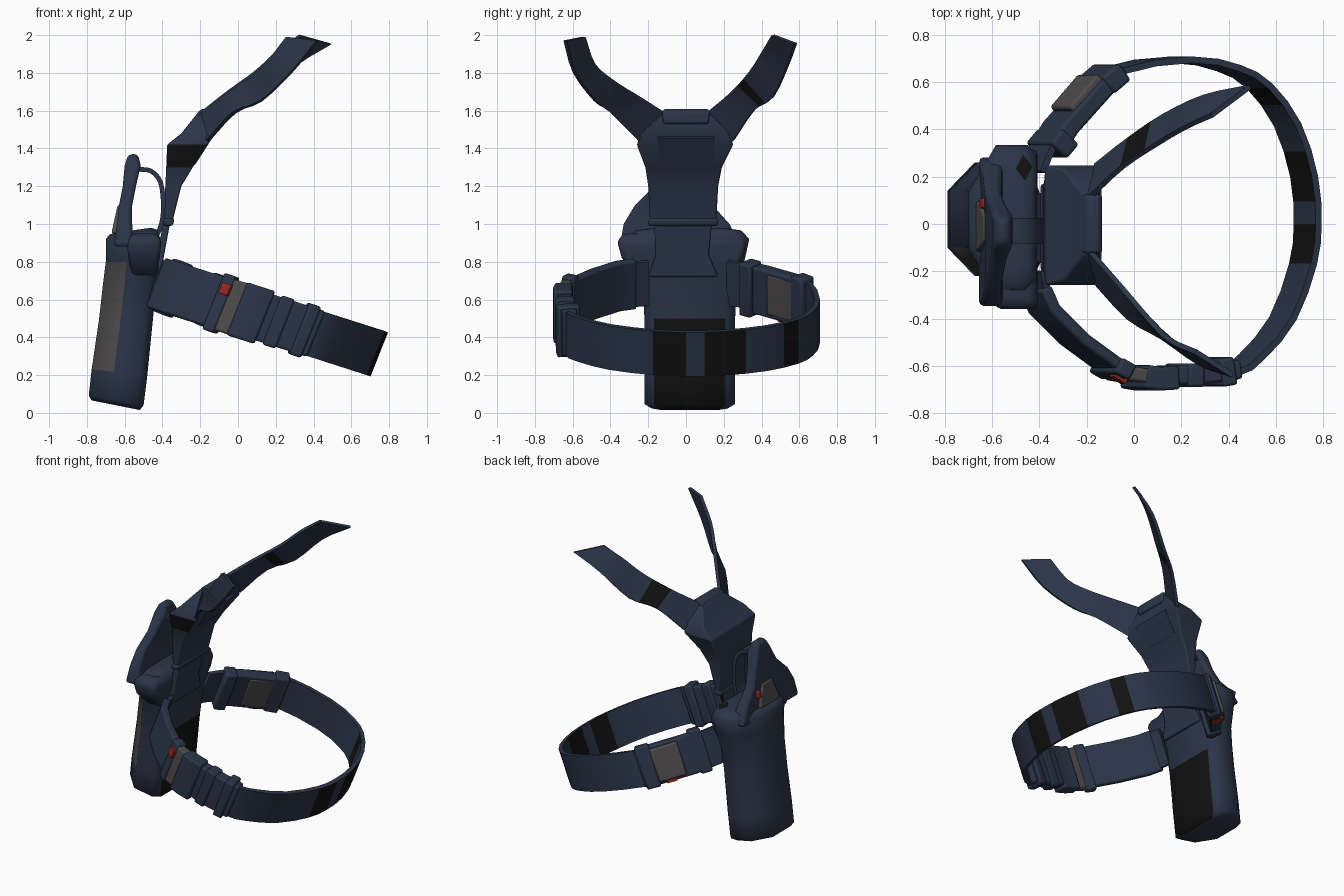
import bpy, bmesh, math
from mathutils import Vector as V

if "Cube" in bpy.data.objects:
    bpy.data.objects.remove(bpy.data.objects["Cube"])


def mat(name, c):
    m = bpy.data.materials.new(name)
    m.diffuse_color = (*c, 1)
    m.use_nodes = True
    m.node_tree.nodes["Principled BSDF"].inputs["Base Color"].default_value = m.diffuse_color
    return m


MATS = [mat("navy", (.024, .036, .066)), mat("black", (.006, .006, .006)),
        mat("grey", (.075, .07, .07)), mat("red", (.3, .02, .015))]
# Camouflage patches: material, centre, radius
PATCHES = [(1, (.73, -.08, .31), .09), (1, (.55, .57, .37), .06), (1, (.72, .2, .32), .07),
           (1, (-.49, .03, .37), .12), (1, (-.51, .03, .1), .08), (2, (-.68, -.16, .67), .12),
           (2, (-.73, -.13, .3), .1), (1, (-.6, -.2, 1.05), .1), (1, (-.27, -.23, 1.35), .1),
           (1, (.0, .36, 1.7), .06), (1, (-.42, .2, .9), .1)]


def make(name, rings, m=0, angle=40, bevel=0):
    """Skin a list of equal-length point rings and cap both ends."""
    bm = bmesh.new()
    vs = [[bm.verts.new(p) for p in r] for r in rings]
    n = len(vs[0])
    for a, b in zip(vs, vs[1:]):
        for j in range(n):
            k = (j + 1) % n
            bm.faces.new((a[j], a[k], b[k], b[j]))
    bm.faces.new(vs[0])
    bm.faces.new(vs[-1])
    bmesh.ops.recalc_face_normals(bm, faces=bm.faces)
    for f in bm.faces:
        f.material_index = m
        if m == 0:
            for k, c, r in PATCHES:
                if (f.calc_center_median() - V(c)).length < r:
                    f.material_index = k
    me = bpy.data.meshes.new(name)
    bm.to_mesh(me)
    bm.free()
    for x in MATS:
        me.materials.append(x)
    ob = bpy.data.objects.new(name, me)
    bpy.context.collection.objects.link(ob)
    if bevel:
        b = ob.modifiers.new("bevel", "BEVEL")
        b.width, b.segments = bevel, 2
    bpy.context.view_layer.objects.active = ob
    ob.select_set(True)
    bpy.ops.object.shade_smooth_by_angle(angle=math.radians(angle))
    ob.select_set(False)
    return ob


def stack(name, rows, **kw):
    """Rectangular sections: z, x0, x1, y0, y1"""
    return make(name, [[(a, c, z), (b, c, z), (b, d, z), (a, d, z)] for z, a, b, c, d in rows], **kw)


def ribbon(name, A, B, t, **kw):
    """Flat strip between two edge lines, with thickness."""
    A, B = [V(p) for p in A], [V(p) for p in B]
    rings = []
    for i in range(len(A)):
        along = A[min(i + 1, len(A) - 1)] - A[max(i - 1, 0)]
        n = along.cross(A[i] - B[i]).normalized() * t / 2
        rings.append([A[i] + n, A[i] - n, B[i] - n, B[i] + n])
    return make(name, rings, **kw)


def smooth(pts, k):
    """Catmull-Rom resampling."""
    P = [V(p) for p in pts]
    P = [2 * P[0] - P[1]] + P + [2 * P[-1] - P[-2]]
    out = []
    for i in range(1, len(P) - 2):
        a, b, c, d = P[i - 1:i + 3]
        for s in range(k):
            t = s / k
            out.append(.5 * (2 * b + (c - a) * t + (2 * a - 5 * b + 4 * c - d) * t * t
                             + (3 * b - a - 3 * c + d) * t ** 3))
    return out + [P[-2]]


UP = V((.37, 0, .93))


def leg(name, pts, half, t, shift=0, **kw):
    """Strap piece in the sloping plane of the leg loop."""
    C = [V((x, y, .55 - .32 * x)) for x, y in pts]
    return ribbon(name, [c + UP * (half + shift) for c in C], [c - UP * (half - shift) for c in C], t, **kw)


# Holster sleeve: z, front x, back x, front half width, back half width, slope
rings = []
for z, f, b, yf, yb, tilt in [(.015, -.775, -.52, .1, .2, .2), (.04, -.79, -.5, .12, .24, .18),
                              (.2, -.775, -.48, .12, .24, .1), (.5, -.735, -.45, .12, .24, 0),
                              (.68, -.715, -.43, .12, .25, 0), (.8, -.7, -.42, .12, .29, 0),
                              (.92, -.7, -.41, .12, .32, 0), (.97, -.68, -.43, .1, .28, -.1),
                              (.98, -.65, -.46, .08, .22, -.14)]:
    m = f + .4 * (b - f)
    sec = [(f, -yf), (m, -yb), (b - .04, -yb), (b, -yb + .05), (b, yb - .05), (b - .04, yb), (m, yb), (f, yf)]
    rings.append([(x, y + .02 - .03 * max(0, z - .75), z - tilt * (x - b)) for x, y in sec])
make("holster_sleeve", rings, angle=60)

# Flared rim of the mounting plate
stack("mounting_plate", [(.72, -.56, -.44, -.24, .26), (.82, -.58, -.415, -.34, .3), (.91, -.59, -.405, -.365, .32),
                         (.95, -.57, -.43, -.33, .28)], bevel=.025, angle=60)
# Raised retention hood
stack("retention_hood", [(.88, -.66, -.55, -.35, .29), (1.0, -.64, -.56, -.33, .23), (1.1, -.63, -.56, -.27, .14),
                         (1.2, -.61, -.54, -.17, .09), (1.31, -.6, -.515, -.11, .05), (1.37, -.58, -.53, -.08, .02)],
      bevel=.02, angle=50)
stack("hood_side_panel", [(.95, -.67, -.62, -.12, .1), (1.02, -.655, -.61, -.1, .08), (1.1, -.637, -.6, -.07, .04)],
      m=2, bevel=.01)
stack("hood_release", [(1.02, -.655, -.61, .06, .11), (1.07, -.642, -.6, .07, .11)], m=3, bevel=.008)
# Loop strap arching from the hood to the plate
arc = smooth([(-.53, 0, 1.29), (-.46, 0, 1.28), (-.41, 0, 1.22), (-.395, 0, 1.1), (-.405, 0, 1.0), (-.44, 0, .92)], 3)
ribbon("hood_loop", [p + V((0, .025, 0)) for p in arc], [p - V((0, .085, 0)) for p in arc], .025)

# Hanger that joins the holster to the belt straps
stack("hanger_neck", [(.72, -.44, -.41, -.2, .17), (.84, -.43, -.39, -.16, .12), (1.03, -.39, -.355, -.17, .14)],
      bevel=.01)
stack("hanger_hem", [(.99, -.395, -.345, -.2, .17), (1.03, -.395, -.335, -.2, .17)], bevel=.012)
stack("hanger_panel", [(1.0, -.39, -.35, -.19, .16), (1.2, -.385, -.3, -.2, .17), (1.3, -.38, -.24, -.215, .19),
                       (1.42, -.375, -.16, -.26, .25), (1.48, -.3, -.145, -.24, .23), (1.58, -.22, -.15, -.13, .13)],
      bevel=.008)
stack("hanger_top_fold", [(1.53, -.24, -.135, -.12, .12), (1.59, -.215, -.135, -.125, .125),
                          (1.61, -.19, -.15, -.12, .12)], bevel=.012)
ribbon("hanger_pocket", [(-.235, -.13, 1.32), (-.235, .14, 1.32)], [(-.145, -.15, 1.46), (-.145, .15, 1.46)], .02)

# Two belt straps spreading into a Y
ribbon("belt_strap_left",
       smooth([(-.19, .11, 1.59), (-.05, .24, 1.7), (.1, .34, 1.81), (.22, .41, 1.92), (.33, .46, 2)], 3),
       smooth([(-.16, .25, 1.44), (-.02, .36, 1.6), (.13, .46, 1.67), (.3, .54, 1.84), (.49, .58, 1.955)], 3), .022)
ribbon("belt_strap_right",
       smooth([(-.19, -.11, 1.59), (-.05, -.27, 1.69), (.06, -.4, 1.77), (.15, -.49, 1.85), (.26, -.54, 1.99)], 3),
       smooth([(-.16, -.25, 1.44), (-.02, -.4, 1.59), (.12, -.48, 1.65), (.28, -.59, 1.8), (.42, -.64, 1.97)], 3), .022)

# Leg loop
loop = smooth([(-.43, .22, 0), (-.37, .36, 0), (-.25, .5, 0), (-.1, .645, 0), (.2, .695, 0), (.4, .66, 0),
               (.53, .585, 0), (.65, .42, 0), (.72, .2, 0), (.735, 0, 0), (.715, -.17, 0), (.63, -.4, 0),
               (.5, -.56, 0), (.38, -.635, 0), (.1, -.65, 0), (-.06, -.62, 0), (-.23, -.5, 0),
               (-.38, -.35, 0), (-.43, -.2, 0)], 2)
leg("leg_strap", [p.xy for p in loop], .125, .028)

# Strap sleeves, keepers and buckles: name, path, half width, thickness, material
for name, pts, h, t, m in [
        ("left_buckle", [(-.36, .33), (-.31, .41), (-.14, .6), (-.08, .64)], .135, .075, 0),
        ("left_buckle_cover", [(-.28, .46), (-.16, .6)], .115, .105, 2),
        ("left_buckle_end", [(-.37, .31), (-.32, .37)], .15, .1, 0),
        ("left_buckle_tip", [(-.16, .585), (-.09, .645)], .145, .09, 0),
        ("right_sleeve", [(-.42, -.27), (-.38, -.36), (-.25, -.49), (-.1, -.6)], .14, .05, 0),
        ("right_keeper", [(-.12, -.595), (-.06, -.63)], .16, .07, 0),
        ("right_buckle_core", [(-.07, -.63), (.05, -.65)], .145, .06, 2),
        ("right_buckle", [(.0, -.645), (.06, -.655), (.14, -.65)], .15, .1, 0),
        ("right_slider", [(.18, -.64), (.25, -.64)], .14, .1, 0),
        ("right_fold", [(.13, -.64), (.27, -.635), (.41, -.615)], .13, .08, 0),
        ("right_end_keeper", [(.32, -.63), (.38, -.62)], .145, .12, 0)]:
    leg(name, pts, h, t, m=m, bevel=.012)
# Red release tabs
leg("right_release_tab", [(-.11, -.625), (-.065, -.655)], .03, .05, shift=.08, m=3)
leg("left_release_tab", [(-.23, .51), (-.19, .56)], .012, .08, shift=-.125, m=3)
